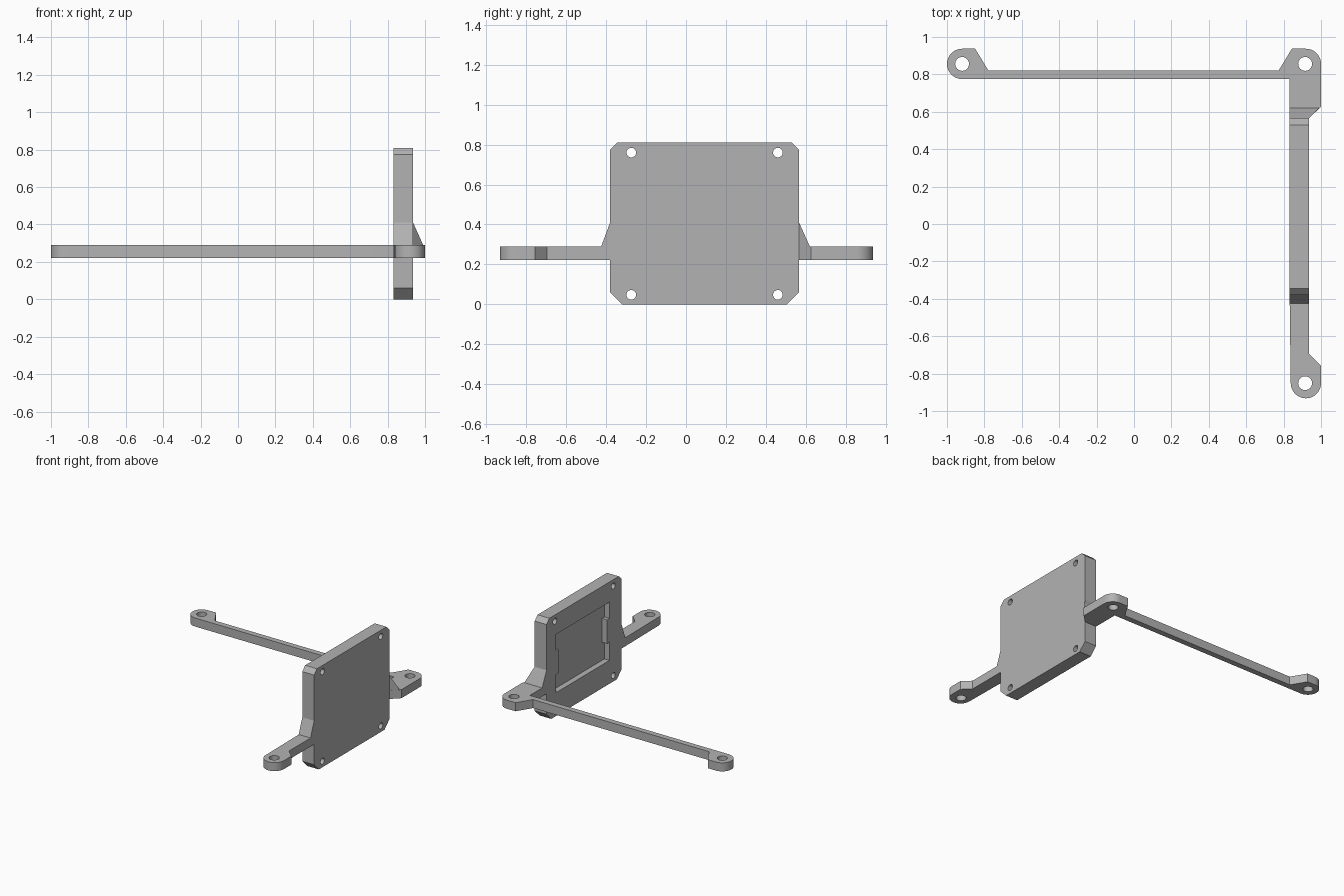
import bpy, bmesh
from math import cos, sin, radians
from mathutils import Vector

cube = bpy.data.objects.get("Cube")
if cube:
    bpy.data.objects.remove(cube, do_unlink=True)

grey = bpy.data.materials.new("plain grey")
grey.use_nodes = True
colour = (0.45, 0.45, 0.45, 1)
grey.diffuse_color = colour
grey.node_tree.nodes["Principled BSDF"].inputs["Base Color"].default_value = colour


def finish(name, bm):
    bmesh.ops.recalc_face_normals(bm, faces=bm.faces)
    mesh = bpy.data.meshes.new(name)
    bm.to_mesh(mesh)
    bm.free()
    mesh.materials.append(grey)
    obj = bpy.data.objects.new(name, mesh)
    bpy.context.collection.objects.link(obj)
    return obj


def prism(name, outline, axis, low, high):
    """Extrude a closed 2D outline: (y, z) along x, or (x, y) along z."""
    bm = bmesh.new()
    place = (lambda a, b: (low, a, b)) if axis == "x" else (lambda a, b: (a, b, low))
    face = bm.faces.new([bm.verts.new(place(a, b)) for a, b in outline])
    new = bmesh.ops.extrude_face_region(bm, geom=[face])["geom"]
    d = high - low
    move = Vector((d, 0, 0)) if axis == "x" else Vector((0, 0, d))
    bmesh.ops.translate(bm, vec=move, verts=[v for v in new if isinstance(v, bmesh.types.BMVert)])
    return finish(name, bm)


def arc(centre, radius, start, end, steps=16):
    angles = [radians(start + (end - start) * i / steps) for i in range(steps + 1)]
    return [(centre[0] + radius * cos(a), centre[1] + radius * sin(a)) for a in angles]


def circle(centre, radius):
    return arc(centre, radius, 0, 360, 32)[:-1]


def select(obj):
    bpy.ops.object.select_all(action="DESELECT")
    bpy.context.view_layer.objects.active = obj
    obj.select_set(True)


def cut(obj, cutter):
    cutter.hide_render = True
    mod = obj.modifiers.new("cut", "BOOLEAN")
    mod.operation, mod.solver, mod.object = "DIFFERENCE", "EXACT", cutter
    select(obj)
    bpy.ops.object.modifier_apply(modifier=mod.name)
    bpy.data.objects.remove(cutter, do_unlink=True)


def smooth(obj):
    select(obj)
    bpy.ops.object.shade_smooth_by_angle(angle=radians(30))


def wedge(name, corners):
    bm = bmesh.new()
    bmesh.ops.convex_hull(bm, input=[bm.verts.new(c) for c in corners])
    return finish(name, bm)


X0, X1 = 0.832, 0.936          # plate thickness
Y0, Y1, TOP = -0.38, 0.566, 0.81
A0, A1 = 0.222, 0.29           # arm thickness
R = 0.081                      # rounded arm ends

# Upright plate with clipped corners
plate = prism("mounting_plate", [
    (Y0 + 0.06, 0), (Y1 - 0.06, 0), (Y1, 0.06), (Y1, TOP - 0.036),
    (Y1 - 0.036, TOP), (Y0 + 0.036, TOP), (Y0, TOP - 0.036), (Y0, 0.06)], "x", X0, X1)

# Shallow pocket with a tab on each side
L, H, B, T, t0, t1, tab = -0.226, 0.444, 0.186, 0.65, 0.33, 0.52, 0.03
cut(plate, prism("pocket_cutter", [
    (L, B), (H, B), (H, t0), (H - tab, t0), (H - tab, t1), (H, t1), (H, T),
    (L, T), (L, t1), (L + tab, t1), (L + tab, t0), (L, t0)], "x", X0 - 0.1, X0 + 0.045))

# Screw holes in the plate
for y in (-0.274, 0.46):
    for z in (0.048, 0.76):
        cut(plate, prism("hole_cutter", circle((y, z), 0.024), "x", X0 - 0.1, X1 + 0.1))
smooth(plate)

# Front arm with a rounded lug
lug = (1 - R, -0.851)
front_arm = prism("front_arm", [(X0, Y0), *arc(lug, R, 180, 360), (1, -0.757),
                                (X1, -0.695), (X1, Y0)], "z", A0, A1)
cut(front_arm, prism("hole_cutter", circle((0.915, -0.851), 0.037), "z", 0, 1))
smooth(front_arm)

# Back corner block and long cross arm
cy = 0.856
back_arm = prism("back_arm", [
    (X0, Y1), (X1, Y1), (1, 0.627), *arc((1 - R, cy), R, 0, 90),
    (0.844, cy + R), (0.773, 0.82), (-0.778, 0.82), (-0.849, cy + R),
    *arc((R - 1, cy), R, 90, 270), (X0, cy - R)], "z", A0, A1)
for x in (-0.919, 0.915):
    cut(back_arm, prism("hole_cutter", circle((x, cy), 0.037), "z", 0, 1))
smooth(back_arm)

# Sloping gussets between arms and plate
G = 0.41
for name, y, foot, wide in (("front_gusset", Y0, -0.425, X1), ("back_gusset", Y1, 0.62, 0.99)):
    wedge(name, [(X0, y, G), (X1, y, G), (X0, y, A1), (X1, y, A1),
                 (X0, foot, A1), (wide, foot, A1)])
